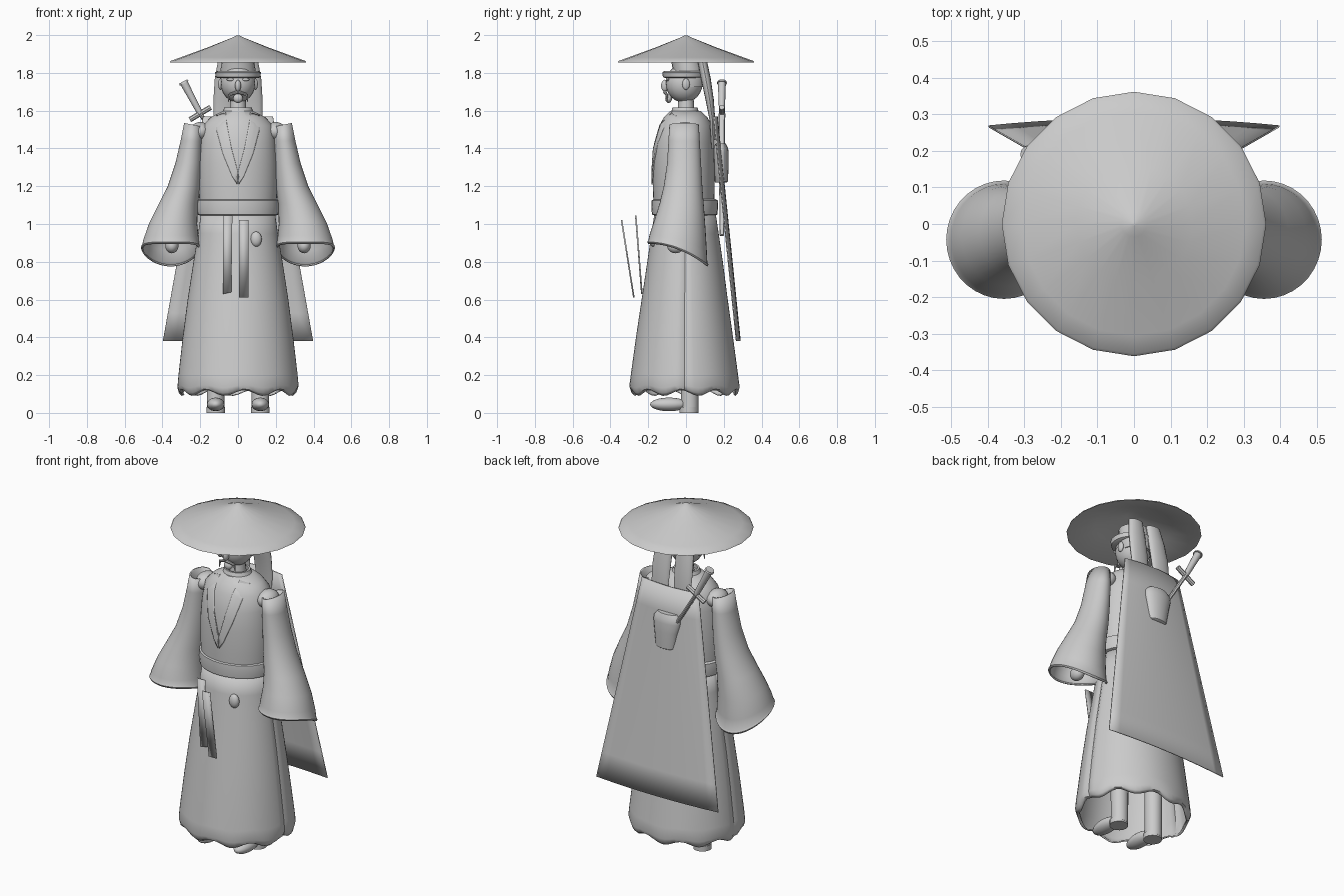
import bpy, bmesh, math
from mathutils import Vector

if "Cube" in bpy.data.objects:
    bpy.data.objects.remove(bpy.data.objects["Cube"])

gray = bpy.data.materials.new("plain gray")
gray.use_nodes = True
gray.diffuse_color = (0.6, 0.6, 0.6, 1)
gray.node_tree.nodes["Principled BSDF"].inputs["Base Color"].default_value = (0.6, 0.6, 0.6, 1)


def finish(name, bm, angle=40, thick=0, normals=True):
    if normals:
        bmesh.ops.recalc_face_normals(bm, faces=bm.faces)
    mesh = bpy.data.meshes.new(name)
    bm.to_mesh(mesh)
    bm.free()
    mesh.materials.append(gray)
    ob = bpy.data.objects.new(name, mesh)
    bpy.context.collection.objects.link(ob)
    bpy.ops.object.select_all(action='DESELECT')
    ob.select_set(True)
    bpy.context.view_layer.objects.active = ob
    bpy.ops.object.shade_smooth_by_angle(angle=math.radians(angle))
    if thick:
        mod = ob.modifiers.new("thickness", 'SOLIDIFY')
        mod.thickness = thick
        mod.offset = -1
    return ob


def loft(name, rings, n=32, warp=None, caps=True, thick=0, side=1, angle=40):
    """Skin elliptical rings (x, y, z, rx, ry); warp moves a point by ring and angle."""
    bm = bmesh.new()
    loops = []
    for k, (x, y, z, rx, ry) in enumerate(rings):
        loop = []
        for i in range(n):
            a = math.tau * i / n
            p = Vector((x + rx * math.cos(a), y + ry * math.sin(a), z))
            if warp:
                p = warp(p, k, a)
            loop.append(bm.verts.new((p.x * side, p.y, p.z)))
        loops.append(loop)
    for a, b in zip(loops, loops[1:]):
        for i in range(n):
            bm.faces.new((a[i], a[(i + 1) % n], b[(i + 1) % n], b[i]))
    if caps:
        bm.faces.new(loops[0])
        bm.faces.new(loops[-1])
    return finish(name, bm, angle, thick)


def ball(name, centre, size):
    bm = bmesh.new()
    bmesh.ops.create_uvsphere(bm, u_segments=20, v_segments=12, radius=1)
    for v in bm.verts:
        v.co = Vector(centre) + Vector([c * s for c, s in zip(v.co, size)])
    return finish(name, bm)


def rod(name, start, end, r1, r2, n=12, flat=1.0):
    start, end = Vector(start), Vector(end)
    axis = end - start
    bm = bmesh.new()
    bmesh.ops.create_cone(bm, cap_ends=True, segments=n, radius1=r1, radius2=r2, depth=axis.length)
    turn = axis.to_track_quat('Z', 'Y')
    for v in bm.verts:
        v.co.y *= flat
        v.co = turn @ v.co + (start + end) / 2
    return finish(name, bm)


def sheet(name, rows, thick, cols=8, bulge=0, side=1):
    """Ruled sheet between pairs of (left, right) points, bulging in +y."""
    bm = bmesh.new()
    grid = []
    for a, b in rows:
        a, b = Vector(a), Vector(b)
        line = []
        for i in range(cols + 1):
            t = i / cols
            p = a.lerp(b, t)
            line.append(bm.verts.new((p.x * side, p.y + bulge * 4 * t * (1 - t), p.z)))
        grid.append(line)
    for a, b in zip(grid, grid[1:]):
        for i in range(cols):
            bm.faces.new((a[i], a[i + 1], b[i + 1], b[i]))
    return finish(name, bm, 40, thick)


# Wide conical hat with a thin rim
loft("hat", [(0, 0, z, r, r) for z, r in
             [(1.999, .006), (1.985, .035), (1.935, .16), (1.882, .305), (1.864, .355),
              (1.855, .362), (1.855, .348), (1.90, .21), (1.965, .04)]], n=20, angle=35)

# Head, nose, moustache and goatee
ball("head", (0, -.01, 1.745), (.092, .098, .102))
ball("nose", (0, -.112, 1.732), (.016, .02, .032))
ball("goatee", (0, -.092, 1.665), (.026, .018, .024))
for s, label in ((1, "left"), (-1, "right")):
    ball(label + "_eye", (s * .04, -.098, 1.765), (.02, .008, .008))
    ball(label + "_ear", (s * .093, 0, 1.74), (.012, .02, .03))
    rod(label + "_moustache", (0, -.113, 1.7), (s * .045, -.102, 1.685), .009, .007, 8)
    rod(label + "_moustache_tip", (s * .045, -.102, 1.687), (s * .052, -.1, 1.645), .007, .002, 8)
loft("headband", [(0, -.01, 1.772, .105, .1), (0, -.01, 1.778, .118, .112),
                  (0, -.01, 1.803, .122, .116), (0, -.01, 1.81, .108, .104)], n=20)
loft("hair_cap", [(0, .02, 1.725, .086, .08), (0, .02, 1.78, .098, .083), (0, .0, 1.87, .085, .08)], n=20)

# Long hair hanging behind the head in two locks
for s, label in ((1, "left"), (-1, "right")):
    loft(label + "_hair_lock", [(.06, .085, 1.87, .045, .025), (.068, .105, 1.77, .055, .026),
                                (.072, .125, 1.66, .058, .022), (.073, .14, 1.55, .055, .015),
                                (.07, .143, 1.40, .045, .008)], n=16, side=s)

# Neck and collar
loft("neck", [(0, 0, 1.58, .05, .05), (0, 0, 1.62, .042, .042), (0, 0, 1.69, .04, .04)], n=20)
loft("collar", [(0, -.005, 1.565, .1, .09), (0, -.005, 1.59, .082, .075), (0, -.005, 1.618, .072, .065),
                (0, -.005, 1.618, .06, .055), (0, -.005, 1.59, .06, .055)], n=24)

# Torso
torso = loft("torso", [(0, -.01, 1.06, .2, .16), (0, -.012, 1.18, .208, .163), (0, -.012, 1.32, .208, .163),
                       (0, -.01, 1.43, .2, .158), (0, -.002, 1.52, .188, .14),
                       (0, -.002, 1.565, .145, .115), (0, -.003, 1.598, .08, .08)], n=40)

# Crossed lapels laid on the chest
for s, label in ((1, "left"), (-1, "right")):
    lapel = sheet(label + "_lapel",
                  [((.065, -.4, 1.59), (.115, -.4, 1.575)), ((.06, -.4, 1.53), (.115, -.4, 1.50)),
                   ((.035, -.4, 1.40), (.08, -.4, 1.37)), ((.005, -.4, 1.29), (.03, -.4, 1.25)),
                   ((-.005, -.4, 1.25), (.005, -.4, 1.21))], 0, side=s)
    wrap = lapel.modifiers.new("lay on chest", 'SHRINKWRAP')
    wrap.target = torso
    wrap.wrap_method = 'PROJECT'
    wrap.use_project_y = True
    wrap.use_positive_direction = True
    wrap.use_negative_direction = False
    wrap.offset = .008
    lapel.modifiers.new("thickness", 'SOLIDIFY').thickness = .008

# Belt sash
loft("belt", [(0, -.007, 1.045, .2, .16), (0, -.007, 1.05, .214, .173), (0, -.007, 1.09, .22, .177),
              (0, -.007, 1.125, .216, .175), (0, -.007, 1.132, .2, .16)], n=32)


# Long robe skirt with a wavy hem and side pleats
skirt_rings = [(0, -.005, 1.07, .195, .16), (0, -.005, .95, .212, .178), (0, -.005, .8, .237, .2),
               (0, -.007, .6, .268, .228), (0, -.008, .4, .294, .257), (0, -.008, .2, .317, .284),
               (0, -.008, .14, .322, .292), (0, -.008, .115, .314, .284), (0, -.008, .105, .3, .27)]


def drape(p, k, a):
    side_fold = max(0, 1 - abs(math.sin(a)) / .09)
    p.x *= 1 - .035 * side_fold
    if k > 4:
        p.z += .015 * (k - 4) / 4 * math.cos(9 * a + .6)
    return p


loft("skirt", skirt_rings, n=72, warp=drape, caps=False, thick=.008)

# Bell sleeves with slanted openings, and the hands inside
sleeve_rings = [(.237, -.01, 1.525, .048, .078), (.246, -.01, 1.44, .058, .083), (.262, -.01, 1.32, .07, .09),
                (.286, -.015, 1.2, .086, .102), (.318, -.022, 1.1, .105, .118), (.344, -.033, 1.0, .128, .137),
                (.354, -.042, .92, .146, .152), (.356, -.043, .885, .152, .156),
                (.356, -.043, .875, .158, .162), (.356, -.043, .865, .153, .157)]


def slant(p, k, a):
    w = min(1, (k / 7) ** 2.5)
    s = math.sin(a)
    p.z -= w * (.06 * s + .03 * s * s)
    if k == 0:
        p.z += .01 * math.cos(a)
    return p


for s, label in ((1, "left"), (-1, "right")):
    loft(label + "_sleeve", sleeve_rings, n=36, warp=slant, caps=False, thick=.008, side=s)
    rod(label + "_arm", (s * .25, -.01, 1.45), (s * .345, -.05, .92), .03, .03)
    ball(label + "_hand", (s * .35, -.055, .885), (.035, .045, .04))
    # Shoulder, leg and shoe
    ball(label + "_shoulder", (s * .2, -.005, 1.49), (.055, .07, .05))
    rod(label + "_leg", (s * .118, .02, .01), (s * .118, .02, .55), .046, .05, 20)
    ball(label + "_shoe", (s * .118, -.09, .045), (.047, .1, .036))
    rod(label + "_sole", (s * .118, .015, 0), (s * .118, .015, .03), .05, .05, 16)

# Hanging belt strips and a pendant
sheet("long_strip", [((.005, -.345, 1.02), (.055, -.345, 1.02)), ((.005, -.28, .61), (.055, -.28, .61))], .008, 1)
sheet("short_strip", [((-.08, -.262, 1.045), (-.03, -.262, 1.045)),
                      ((-.08, -.23, .63), (-.035, -.23, .64))], .008, 1)
ball("pendant", (.096, -.172, .92), (.03, .022, .04))

# Cape down the back
cape_rows = []
for i in range(9):
    t = i / 8
    x, y, z = .185 + .213 * t, .148 + .122 * t, 1.57 - 1.19 * t
    cape_rows.append(((-x, y, z), (x, y, z)))
sheet("cape", cape_rows, .006, cols=12, bulge=.02)

# Sword slung across the back, with a pouch over it
top, guard, tip = Vector((-.285, .19, 1.745)), Vector((-.2, .19, 1.585)), Vector((.2, .19, .94))
rod("sword_grip", guard, top, .015, .021, 12)
rod("sword_pommel", top, top + (top - guard) * .06, .027, .024, 12)
across = Vector((.055, 0, .033))
rod("sword_guard", guard - across, guard + across, .014, .014, 8)
rod("sword_blade", tip, guard, .012, .018, 8, .6)
loft("pouch", [(.0, .185, 1.22, .055, .03), (.0, .187, 1.225, .062, .035), (-.004, .188, 1.32, .075, .038),
               (-.008, .186, 1.375, .085, .04), (-.008, .185, 1.40, .083, .038),
               (-.008, .183, 1.425, .06, .028)], n=20)
